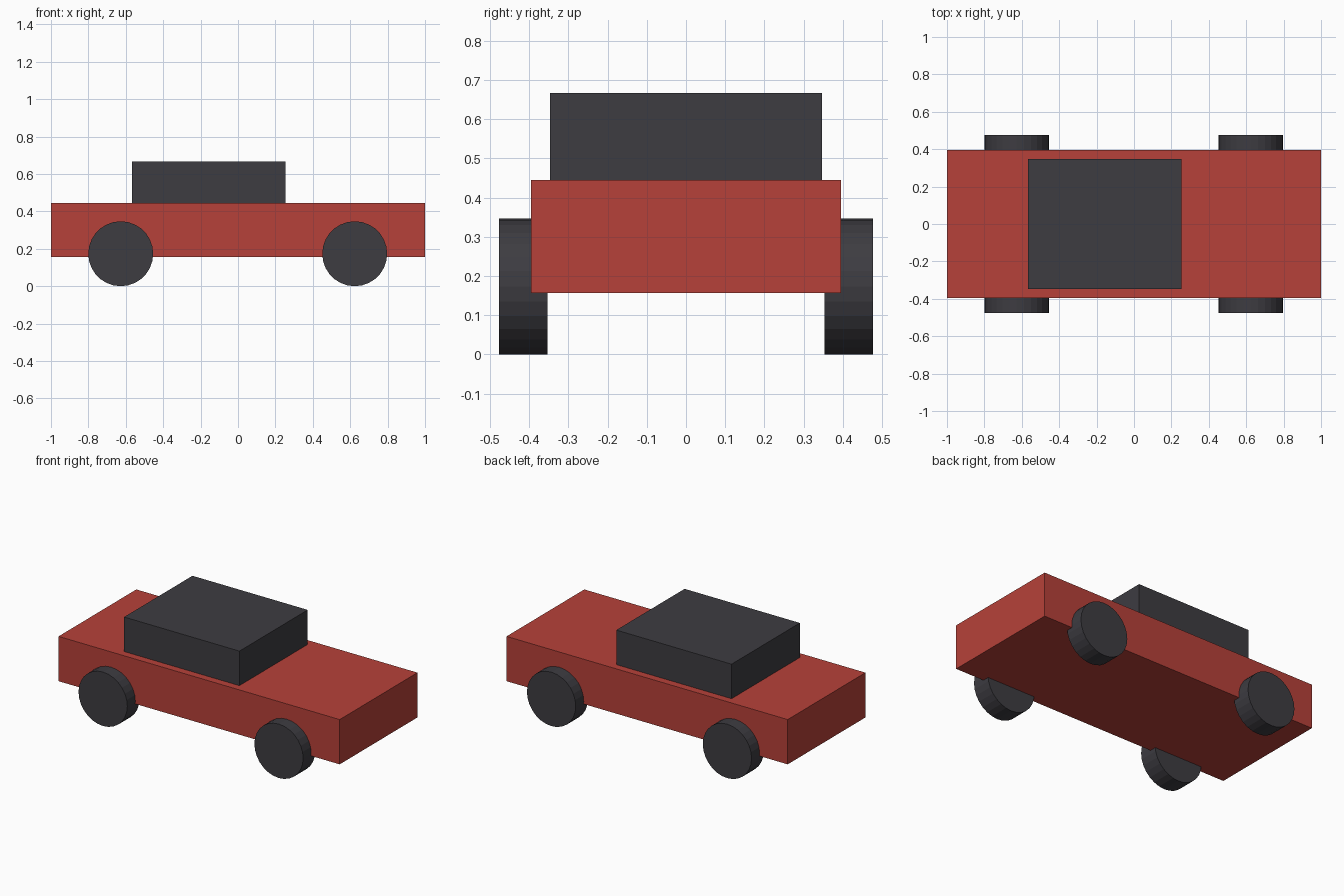
import bpy
import math

if "Cube" in bpy.data.objects:
    bpy.data.objects.remove(bpy.data.objects["Cube"])


def material(name, rgb):
    m = bpy.data.materials.new(name)
    m.diffuse_color = (*rgb, 1)
    m.use_nodes = True
    m.node_tree.nodes["Principled BSDF"].inputs["Base Color"].default_value = m.diffuse_color
    return m


red = material("red paint", (0.47, 0.053, 0.041))
dark = material("dark grey", (0.047, 0.045, 0.053))


def box(name, x, y, z, mat):
    """Box spanning the given (low, high) ranges."""
    spans = (x, y, z)
    bpy.ops.mesh.primitive_cube_add(size=1, location=[(a + b) / 2 for a, b in spans])
    ob = bpy.context.object
    ob.name = name
    ob.scale = [b - a for a, b in spans]
    bpy.ops.object.transform_apply(location=False, rotation=False, scale=True)
    ob.data.materials.append(mat)


# Body slab and cabin block
box("body", (-1, 1), (-0.395, 0.395), (0.157, 0.445), red)
box("cabin", (-0.567, 0.253), (-0.347, 0.347), (0.445, 0.667), dark)

# Four wheels, partly sunk into the body sides
RADIUS, WIDTH = 0.1735, 0.124
for end, x in (("rear", -0.627), ("front", 0.624)):
    for side, s in (("right", -1), ("left", 1)):
        bpy.ops.mesh.primitive_cylinder_add(
            vertices=28, radius=RADIUS, depth=WIDTH,
            location=(x, s * 0.415, RADIUS), rotation=(math.pi / 2, 0, 0))
        wheel = bpy.context.object
        wheel.name = f"{end}_{side}_wheel"
        wheel.data.materials.append(dark)
